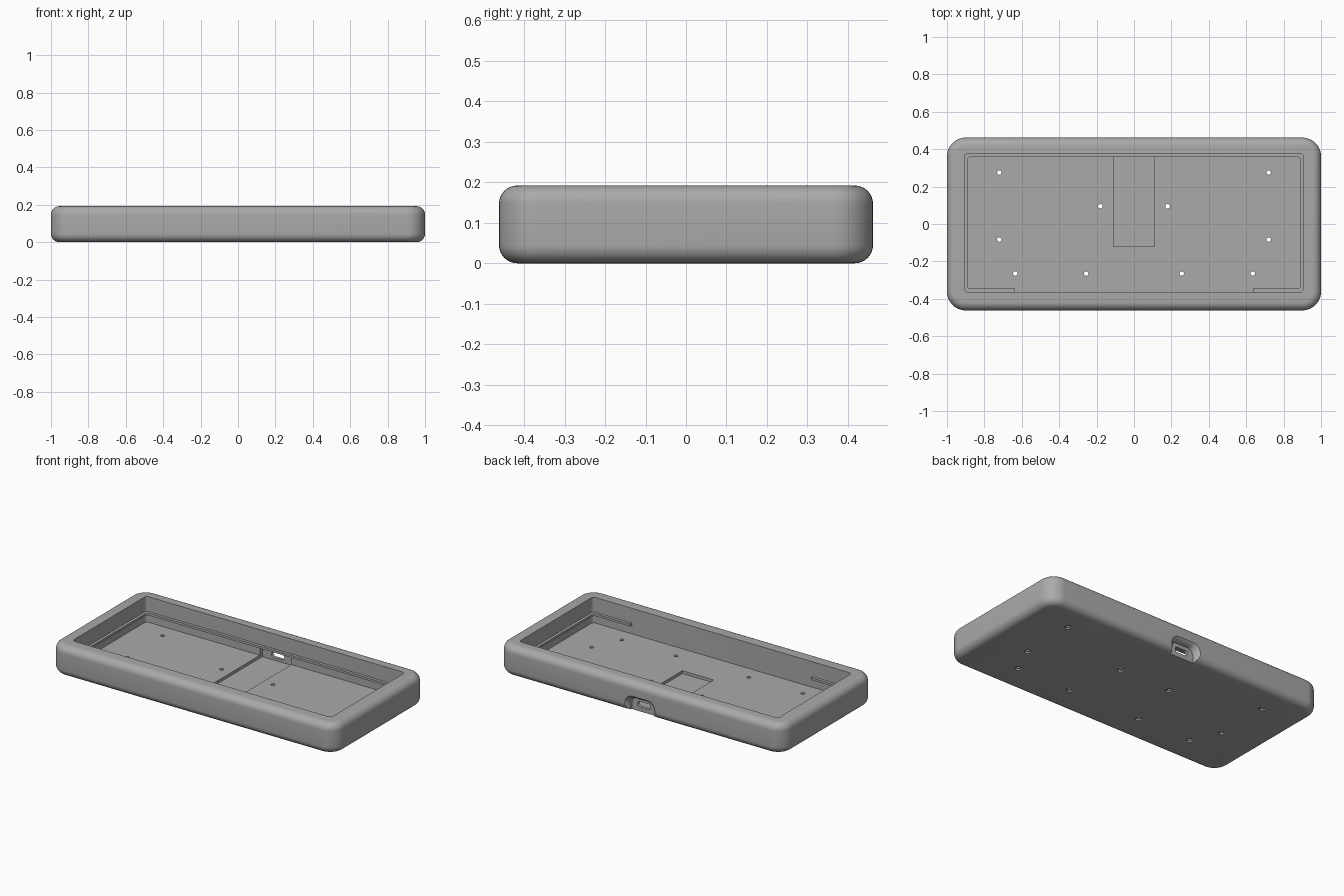
import bpy, bmesh, math
from mathutils import Matrix, Vector

old = bpy.data.objects.get("Cube")
if old:
    bpy.data.objects.remove(old, do_unlink=True)

grey = bpy.data.materials.new("matte_grey")
grey.use_nodes = True
colour = (0.4, 0.4, 0.4, 1)
grey.diffuse_color = colour
grey.node_tree.nodes["Principled BSDF"].inputs["Base Color"].default_value = colour


def rounded_loft(name, sections, steps=10, matrix=None):
    """Stack rounded rectangles given as (z, half_x, half_y, corner_radius)."""
    bm = bmesh.new()
    rings = []
    for z, hx, hy, r in sections:
        ring = []
        for q, (sx, sy) in enumerate([(1, 1), (-1, 1), (-1, -1), (1, -1)]):
            for i in range(steps + 1):
                a = math.pi / 2 * (q + i / steps)
                ring.append(bm.verts.new((sx * (hx - r) + r * math.cos(a),
                                          sy * (hy - r) + r * math.sin(a), z)))
        rings.append(ring)
    n = len(rings[0])
    for lo, hi in zip(rings, rings[1:]):
        for i in range(n):
            j = (i + 1) % n
            bm.faces.new((lo[i], lo[j], hi[j], hi[i]))
    bm.faces.new(rings[0][::-1])
    bm.faces.new(rings[-1])
    if matrix:
        bm.transform(matrix)
    bmesh.ops.recalc_face_normals(bm, faces=bm.faces)
    return finish(bm, name)


def finish(bm, name):
    mesh = bpy.data.meshes.new(name)
    bm.to_mesh(mesh)
    bm.free()
    mesh.materials.append(grey)
    ob = bpy.data.objects.new(name, mesh)
    bpy.context.collection.objects.link(ob)
    return ob


def box(name, x0, x1, y0, y1, z0, z1):
    bm = bmesh.new()
    size = Matrix.Diagonal((x1 - x0, y1 - y0, z1 - z0, 1))
    centre = Matrix.Translation(((x0 + x1) / 2, (y0 + y1) / 2, (z0 + z1) / 2))
    bmesh.ops.create_cube(bm, size=1, matrix=centre @ size)
    return finish(bm, name)


def cylinder(name, x, y, z0, z1, r, sides):
    bm = bmesh.new()
    bmesh.ops.create_cone(bm, cap_ends=True, segments=sides, radius1=r, radius2=r,
                          depth=z1 - z0,
                          matrix=Matrix.Translation((x, y, (z0 + z1) / 2)))
    return finish(bm, name)


def cut(target, cutter):
    mod = target.modifiers.new("cut", "BOOLEAN")
    mod.operation = "DIFFERENCE"
    mod.solver = "EXACT"
    mod.object = cutter
    bpy.context.view_layer.objects.active = target
    bpy.ops.object.modifier_apply(modifier=mod.name)
    bpy.data.objects.remove(cutter, do_unlink=True)


HX, HY, TOP = 1.0, 0.462, 0.192
EDGE, CORNER = 0.045, 0.1
FLOOR = 0.03

# Outer shell with rounded top and bottom edges
profile = []
for i in range(9):
    a = math.pi / 2 * i / 8
    profile.append((EDGE * (1 - math.cos(a)), EDGE * (1 - math.sin(a))))
profile += [(TOP - z, inset) for z, inset in reversed(profile)]
case = rounded_loft("case_body", [(z, HX - o, HY - o, CORNER - o) for z, o in profile])

# Open cavity
shift = Matrix.Translation((0, 0.006, 0))
cut(case, rounded_loft("cavity", [(FLOOR, 0.907, 0.37, 0.02), (0.3, 0.907, 0.37, 0.02)],
                       4, shift))

# Board recess in the floor, running into the back wall
cut(case, box("board_recess", -0.11, 0.11, -0.12, 0.4, 0.012, 0.085))

# Flared plug pocket, open at the bottom of the back wall
to_back = Matrix.Rotation(-math.pi / 2, 4, "X")
cut(case, rounded_loft("plug_pocket", [(0.42, 0.085, 0.085, 0.045), (0.44, 0.088, 0.088, 0.045),
                                       (0.455, 0.098, 0.098, 0.05), (0.47, 0.115, 0.115, 0.06)],
                       8, to_back))

# Port slot through the back wall
cut(case, rounded_loft("port_slot", [(0.36, 0.045, 0.017, 0.0165), (0.45, 0.045, 0.017, 0.0165)],
                       8, Matrix.Translation((0, 0, 0.046)) @ to_back))

# Screw holes with hexagonal nut seats underneath
for x, y in [(0.72, 0.275), (0.72, -0.083), (0.18, 0.095), (0.635, -0.265), (0.255, -0.265)]:
    for side in (-1, 1):
        cut(case, cylinder("screw_hole", side * x, y, -0.02, 0.06, 0.012, 20))
        cut(case, cylinder("nut_seat", side * x, y, -0.02, 0.01, 0.021, 6))

# Thin support shelf around the cavity, open along the middle of the front
shelf = rounded_loft("support_shelf", [(0.084, 0.915, 0.378, 0.025), (0.098, 0.915, 0.378, 0.025)],
                     4, shift)
cut(shelf, rounded_loft("shelf_opening", [(0, 0.89, 0.352, 0.015), (0.2, 0.89, 0.352, 0.015)],
                        4, shift))
cut(shelf, box("front_gap", -0.635, 0.635, -0.5, -0.2, 0, 0.2))

# Smooth shading with crisp edges
for ob in (case, shelf):
    bpy.ops.object.select_all(action="DESELECT")
    ob.select_set(True)
    bpy.context.view_layer.objects.active = ob
    bpy.ops.object.shade_smooth_by_angle(angle=math.radians(30))
